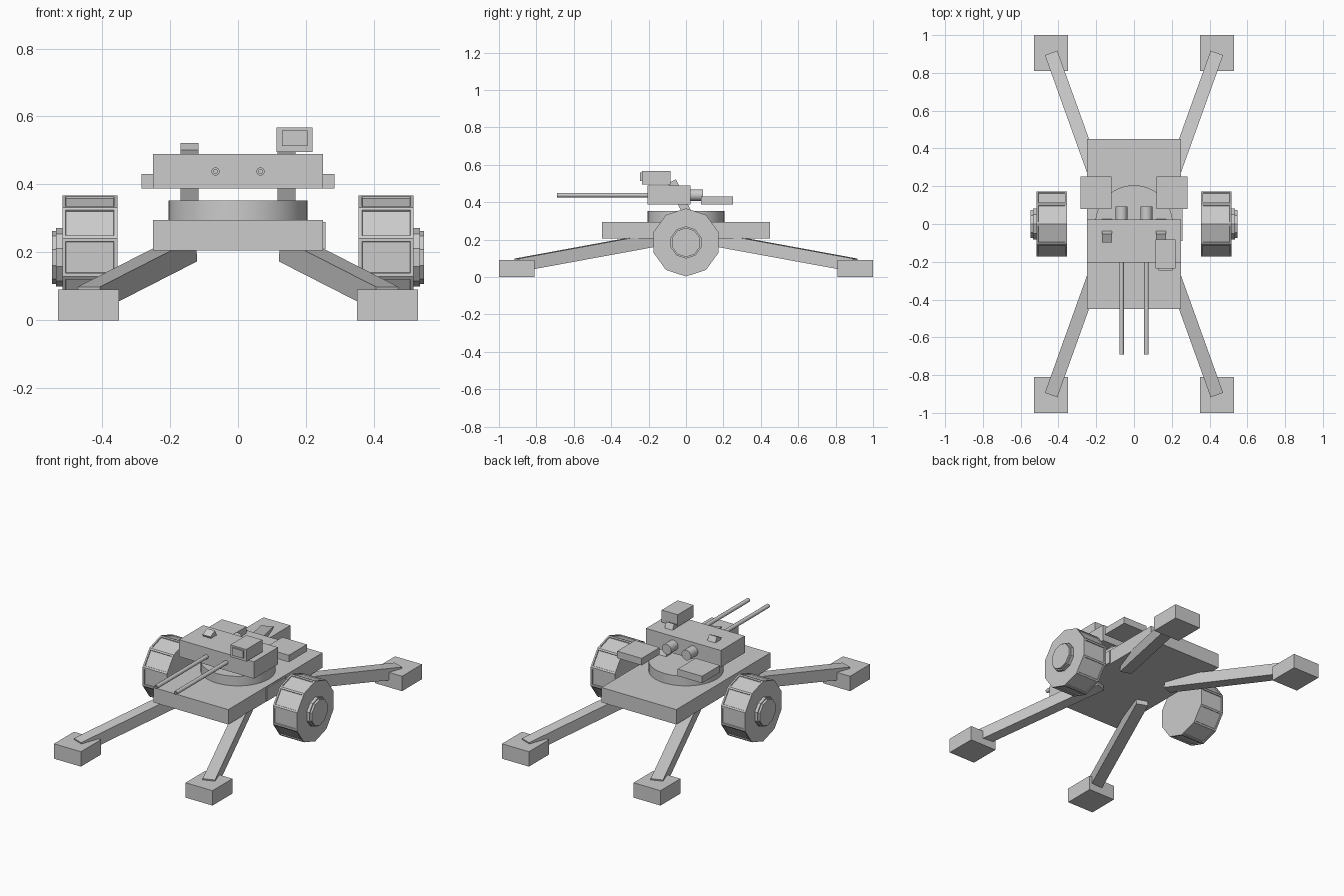
import bpy, bmesh, math
from mathutils import Vector, Matrix

cube = bpy.data.objects.get("Cube")
if cube:
    bpy.data.objects.remove(cube, do_unlink=True)

paint = bpy.data.materials.new("light_grey_paint")
paint.use_nodes = True
GREY = (0.6, 0.6, 0.6, 1)
paint.diffuse_color = GREY
paint.node_tree.nodes["Principled BSDF"].inputs["Base Color"].default_value = GREY


def finish(name, bm, smooth=False):
    bmesh.ops.recalc_face_normals(bm, faces=bm.faces)
    mesh = bpy.data.meshes.new(name)
    bm.to_mesh(mesh)
    bm.free()
    mesh.materials.append(paint)
    obj = bpy.data.objects.new(name, mesh)
    bpy.context.collection.objects.link(obj)
    if smooth:
        bpy.ops.object.select_all(action='DESELECT')
        obj.select_set(True)
        bpy.context.view_layer.objects.active = obj
        bpy.ops.object.shade_smooth_by_angle(angle=math.radians(35))
    return obj


def box(name, low, high):
    bm = bmesh.new()
    low, high = Vector(low), Vector(high)
    place = Matrix.Translation((low + high) / 2) @ Matrix.Diagonal((*(high - low), 1))
    bmesh.ops.create_cube(bm, size=1, matrix=place)
    return finish(name, bm)


def beam(name, start, end, width, depth):
    # Square bar between two points, kept level sideways
    start, end = Vector(start), Vector(end)
    along = (end - start).normalized()
    side = along.cross(Vector((0, 0, 1))).normalized()
    up = side.cross(along)
    turn = Matrix((side, along, up)).transposed().to_4x4()
    bm = bmesh.new()
    size = Matrix.Diagonal((width, (end - start).length, depth, 1))
    bmesh.ops.create_cube(bm, size=1, matrix=Matrix.Translation((start + end) / 2) @ turn @ size)
    return finish(name, bm)


def cylinder_mesh(start, end, radius, sides, turn=0):
    start, end = Vector(start), Vector(end)
    axis = end - start
    place = (Matrix.Translation((start + end) / 2)
             @ axis.to_track_quat('Z', 'Y').to_matrix().to_4x4()
             @ Matrix.Rotation(turn, 4, 'Z'))
    bm = bmesh.new()
    bmesh.ops.create_cone(bm, cap_ends=True, segments=sides, radius1=radius,
                          radius2=radius, depth=axis.length, matrix=place)
    return bm


def cylinder(name, start, end, radius, sides=24, smooth=True):
    return finish(name, cylinder_mesh(start, end, radius, sides), smooth)


# Carriage platform and rotating base
box("platform", (-0.25, -0.45, 0.205), (0.25, 0.45, 0.295))
box("side_plate", (0.245, -0.09, 0.21), (0.258, 0.09, 0.29))
cylinder("turntable", (0, 0, 0.29), (0, 0, 0.353), 0.205, 48)

# Gun housing
box("gun_housing", (-0.25, -0.205, 0.388), (0.25, 0.025, 0.49))

for side, label in ((1, "left"), (-1, "right")):
    # Outrigger legs and feet
    for end, place in ((-1, "front"), (1, "rear")):
        beam(f"{place}_{label}_leg", (side * 0.155, end * 0.115, 0.208),
             (side * 0.437, end * 0.9, 0.064), 0.07, 0.07)
        ys = sorted((end * 0.81, end * 1.0))
        xs = sorted((side * 0.35, side * 0.53))
        box(f"{place}_{label}_foot", (xs[0], ys[0], 0), (xs[1], ys[1], 0.09))

    # Tyre with sunken tread panels
    hub = Vector((0, 0, 0.185))
    out = Vector((side, 0, 0))
    bm = cylinder_mesh(hub + out * 0.355, hub + out * 0.517, 0.182, 10)
    bm.normal_update()
    treads = [f for f in bm.faces if abs(f.normal.x) < 0.5]
    bmesh.ops.inset_individual(bm, faces=treads, thickness=0.014, depth=0)
    bmesh.ops.inset_individual(bm, faces=treads, thickness=0.002, depth=-0.005)
    finish(f"{label}_tyre", bm)

    # Stepped hub cap
    cylinder(f"{label}_hub", hub + out * 0.51, hub + out * 0.535, 0.086, 10, False)
    cylinder(f"{label}_hub_cap", hub + out * 0.53, hub + out * 0.547, 0.078, 10, False)

    # Leaning support arms through the housing
    beam(f"{label}_support_arm", (side * 0.143, 0.005, 0.345),
         (side * 0.143, -0.075, 0.512), 0.053, 0.048)

    # Barrel with a sunken bore
    gun = Vector((side * 0.066, 0, 0.438))
    bm = cylinder_mesh(gun + Vector((0, -0.2, 0)), gun + Vector((0, -0.69, 0)), 0.012, 16)
    bm.normal_update()
    muzzle = min(bm.faces, key=lambda f: f.calc_center_median().y)
    bmesh.ops.inset_region(bm, faces=[muzzle], thickness=0.006)
    bore = bmesh.ops.extrude_face_region(bm, geom=[muzzle])["geom"]
    bmesh.ops.delete(bm, geom=[muzzle], context='FACES_ONLY')
    bmesh.ops.translate(bm, vec=(0, 0.05, 0),
                        verts=[v for v in bore if isinstance(v, bmesh.types.BMVert)])
    finish(f"{label}_barrel", bm, True)

    # Breech and ammunition tray
    cylinder(f"{label}_breech", gun + Vector((0, 0.02, 0)), gun + Vector((0, 0.092, 0)), 0.031)
    xs = sorted((side * 0.12, side * 0.284))
    box(f"{label}_ammunition_tray", (xs[0], 0.08, 0.388), (xs[1], 0.252, 0.43))

# Sighting unit with a raised window
box("sight_housing", (0.113, -0.235, 0.495), (0.22, -0.082, 0.568))
box("sight_window", (0.13, -0.245, 0.513), (0.204, -0.234, 0.559))
